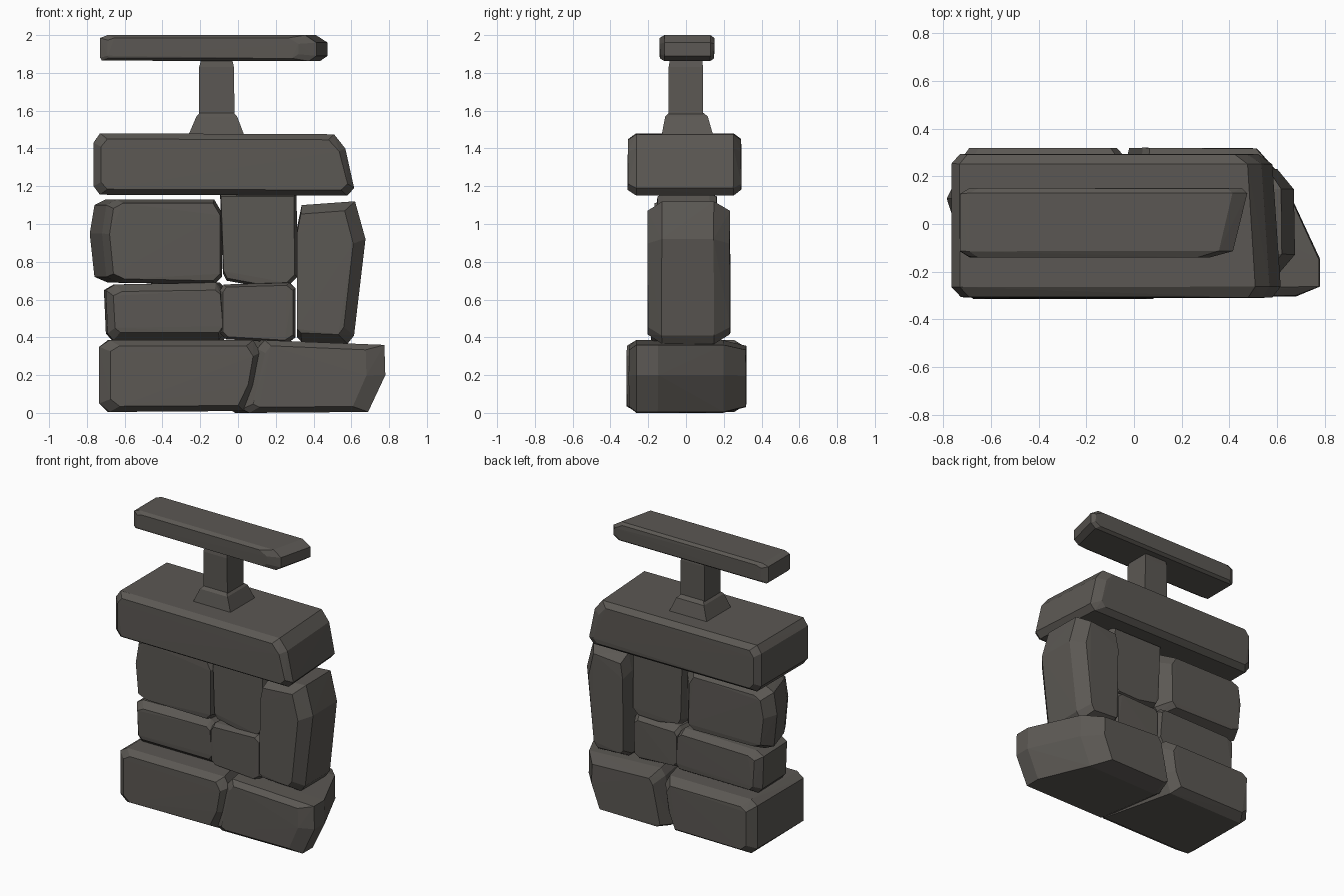
import bpy, bmesh, random

random.seed(4)
rock = bpy.data.materials.new("dark warm grey stone")
rock.diffuse_color = (0.105, 0.097, 0.087, 1)


def hull(name, pts):
    """Flat-faceted convex block around a set of points."""
    bm = bmesh.new()
    for p in pts:
        bm.verts.new(p)
    bmesh.ops.convex_hull(bm, input=bm.verts[:])
    loose = [v for v in bm.verts if not v.link_faces]
    bmesh.ops.delete(bm, geom=loose, context='VERTS')
    bmesh.ops.recalc_face_normals(bm, faces=bm.faces[:])
    me = bpy.data.meshes.new(name)
    bm.to_mesh(me)
    bm.free()
    me.materials.append(rock)
    ob = bpy.data.objects.new(name, me)
    bpy.context.collection.objects.link(ob)
    return ob


def stone(name, outline, rings, jit=0.005):
    """Rough block: the (x, z) outline is repeated at each ring
    (y, x_min, x_max, z_inset), from front to back."""
    xs = [p[0] for p in outline]
    zs = [p[1] for p in outline]
    xa, xb = min(xs), max(xs)
    cz, hz = (min(zs) + max(zs)) / 2, (max(zs) - min(zs)) / 2
    pts = []
    for k, (y, a, b, i) in enumerate(rings):
        for x, z in outline:
            u = (x - xa) / (xb - xa)
            v = (z - cz) / hz
            j = random.uniform(0, jit)
            # jitter pulls inward in depth only, giving uneven facets
            dy = j if k < len(rings) / 2 else -j
            pts.append((a + u * (b - a), y + dy, z - i * v))
    return hull(name, pts)


# foundation stones
stone("base_left", [(-.735, .05), (-.68, .005), (.03, .01), (.09, .14), (.12, .32), (.08, .385),
                    (-.68, .385), (-.735, .35)],
      [(-.315, -.675, .08, .03), (-.265, -.735, .12, 0), (.26, -.735, -.02, 0), (.32, -.69, -.07, .04)])
stone("base_right", [(.03, .02), (.07, 0), (.69, .005), (.78, .2), (.775, .36), (.15, .385),
                     (.11, .34)],
      [(-.305, .08, .68, .03), (-.265, .02, .78, 0), (-.15, .02, .78, 0),
       (.20, -.05, .62, 0), (.32, -.02, .515, .03)])

# second course
stone("lower_left_stone", [(-.70, .42), (-.67, .385), (-.1, .385), (-.075, .43), (-.09, .66),
                           (-.12, .69), (-.66, .68), (-.71, .65)],
      [(-.18, -.66, -.08, .04), (-.13, -.70, -.075, 0), (.15, -.71, -.05, 0), (.20, -.67, -.06, .03)])
stone("lower_middle_stone", [(-.09, .42), (-.06, .39), (.26, .37), (.305, .40), (.305, .66),
                             (.27, .69), (-.07, .68), (-.09, .65)],
      [(-.185, -.08, .29, .015), (-.15, -.095, .305, 0), (.13, -.06, .305, 0), (.18, -.05, .28, .03)])

# third course
stone("upper_left_stone", [(-.76, .72), (-.69, .69), (-.13, .68), (-.085, .72), (-.085, 1.06),
                           (-.13, 1.13), (-.70, 1.13), (-.76, 1.1), (-.785, .95)],
      [(-.17, -.68, -.095, .02), (-.10, -.72, -.085, 0), (.11, -.785, -.085, 0), (.20, -.74, -.16, .04)])
stone("upper_middle_stone", [(-.08, .74), (-.06, .70), (.1, .67), (.27, .675), (.315, .72),
                             (.31, 1.16), (-.095, 1.16)],
      [(-.155, -.09, .30, .015), (-.12, -.095, .315, 0), (.13, -.095, .315, 0), (.165, -.085, .30, .015)])
stone("tall_right_stone", [(.315, .40), (.34, .375), (.58, .365), (.615, .41), (.63, .68),
                           (.675, .92), (.62, 1.12), (.34, 1.10), (.315, .98)],
      [(-.205, .312, .61, .05), (-.13, .312, .675, 0), (.15, .32, .67, 0), (.235, .33, .60, .05)])

# lintel slab
stone("lintel", [(-.765, 1.2), (-.73, 1.155), (.58, 1.15), (.617, 1.19), (.57, 1.4), (.51, 1.475),
                 (-.73, 1.48), (-.765, 1.43)],
      [(-.31, -.725, .58, .03), (-.265, -.765, .615, 0), (.255, -.765, .58, 0), (.295, -.73, .52, .03)])


def block(name, levels):
    """Four-sided tapering block from (z, x0, x1, y0, y1) levels."""
    return hull(name, [(x, y, z) for z, x0, x1, y0, y1 in levels for x in (x0, x1) for y in (y0, y1)])


# neck: flared foot and post
block("neck_foot", [(1.465, -.265, .035, -.13, .145), (1.57, -.22, -.005, -.11, .115),
                    (1.59, -.20, -.025, -.09, .09)])
block("neck_post", [(1.57, -.206, -.018, -.092, .09), (1.83, -.206, -.022, -.092, .09),
                    (1.87, -.195, -.03, -.085, .085)])

# top slab
stone("top_slab", [(-.73, 1.88), (-.72, 1.865), (.39, 1.862), (.43, 1.89), (.43, 1.96),
                   (.37, 2.0), (-.69, 2.0), (-.73, 1.985)],
      [(-.14, -.69, .32, .015), (-.115, -.73, .415, 0), (.13, -.73, .475, 0), (.152, -.69, .45, .015)], .004)
